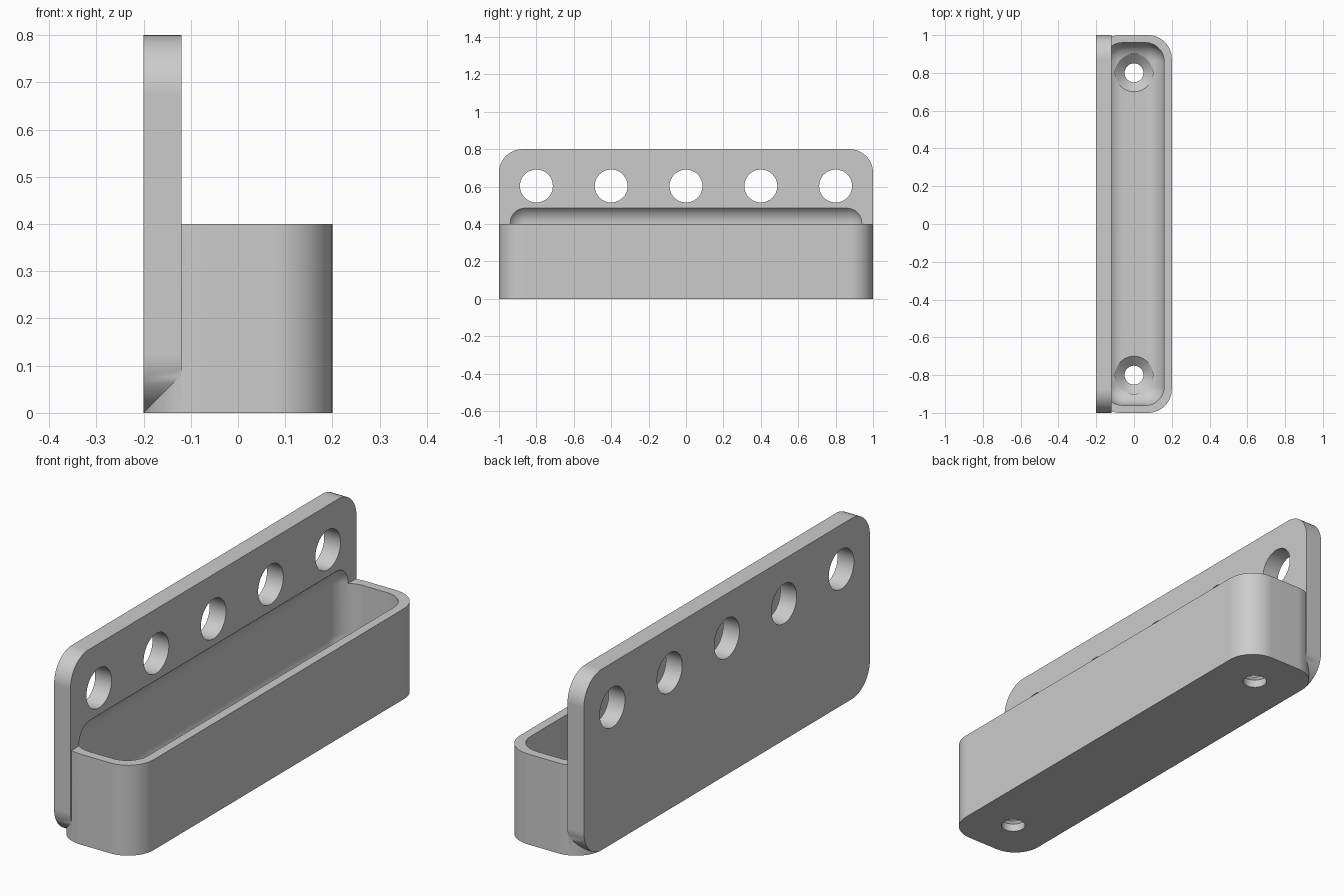
import bpy, bmesh, math
from mathutils import Matrix, Vector

if "Cube" in bpy.data.objects:
    bpy.data.objects.remove(bpy.data.objects["Cube"], do_unlink=True)

grey = bpy.data.materials.new("light_grey")
grey.use_nodes = True
grey.diffuse_color = (0.6, 0.6, 0.6, 1)
grey.node_tree.nodes["Principled BSDF"].inputs["Base Color"].default_value = grey.diffuse_color


def make_object(name, bm):
    bmesh.ops.recalc_face_normals(bm, faces=bm.faces)
    mesh = bpy.data.meshes.new(name)
    bm.to_mesh(mesh)
    bm.free()
    mesh.materials.append(grey)
    obj = bpy.data.objects.new(name, mesh)
    bpy.context.collection.objects.link(obj)
    return obj


def box(name, low, high, radius, axis=None):
    """Box with edges rounded along one axis, or all edges if axis is None."""
    low, high = Vector(low), Vector(high)
    bm = bmesh.new()
    bmesh.ops.create_cube(bm, size=1)
    for v in bm.verts:
        v.co = (low + high) / 2 + v.co * (high - low)
    edges = [e for e in bm.edges if axis is None
             or abs(e.verts[0].co[axis] - e.verts[1].co[axis]) > 0.01]
    bmesh.ops.bevel(bm, geom=edges, offset=radius, segments=12,
                    profile=0.5, affect='EDGES', clamp_overlap=True)
    return make_object(name, bm)


def lathe(name, profile, matrix, sides=48):
    """Closed stack of rings, each given as radius and height."""
    bm = bmesh.new()
    rings = [[bm.verts.new((r * math.cos(math.tau * i / sides),
                            r * math.sin(math.tau * i / sides), z))
              for i in range(sides)] for r, z in profile]
    for a, b in zip(rings, rings[1:]):
        for i in range(sides):
            j = (i + 1) % sides
            bm.faces.new((a[i], a[j], b[j], b[i]))
    bm.faces.new(rings[0])
    bm.faces.new(rings[-1])
    bm.transform(matrix)
    return make_object(name, bm)


def combine(target, other, operation):
    mod = target.modifiers.new(other.name, 'BOOLEAN')
    mod.operation = operation
    mod.solver = 'EXACT'
    mod.object = other
    bpy.context.view_layer.objects.active = target
    bpy.ops.object.modifier_apply(modifier=mod.name)
    bpy.data.objects.remove(other, do_unlink=True)


# Upright plate joined with the tray block
holder = box("wall_tray", (-0.2, -1, 0), (-0.12, 1, 0.8), 0.125, axis=0)
block = box("tray_block", (-0.2, -1, 0), (0.2, 1, 0.4), 0.125, axis=2)
combine(holder, block, 'UNION')

# Filleted tray cavity, which also hollows the plate slightly
cavity = box("cavity_cutter", (-0.16, -0.96, 0.08), (0.16, 0.96, 0.505), 0.1)
combine(holder, cavity, 'DIFFERENCE')

# Row of round holes through the plate
for i in range(-2, 3):
    place = Matrix.Translation((-0.16, i * 0.4, 0.603)) @ Matrix.Rotation(math.pi / 2, 4, 'Y')
    combine(holder, lathe("hole_cutter", [(0.088, -0.1), (0.088, 0.1)], place), 'DIFFERENCE')

# Countersunk screw holes in the tray floor
screw = [(0.05, -0.05), (0.05, 0.035), (0.1, 0.08), (0.1, 0.2)]
for side in (-1, 1):
    place = Matrix.Translation((0, side * 0.8, 0))
    combine(holder, lathe("screw_cutter", screw, place), 'DIFFERENCE')

# Smooth curves, sharp rims
bpy.ops.object.select_all(action='DESELECT')
holder.select_set(True)
bpy.context.view_layer.objects.active = holder
bpy.ops.object.shade_smooth_by_angle(angle=math.radians(30))
weighted = holder.modifiers.new("flat_faces", 'WEIGHTED_NORMAL')
weighted.keep_sharp = True
